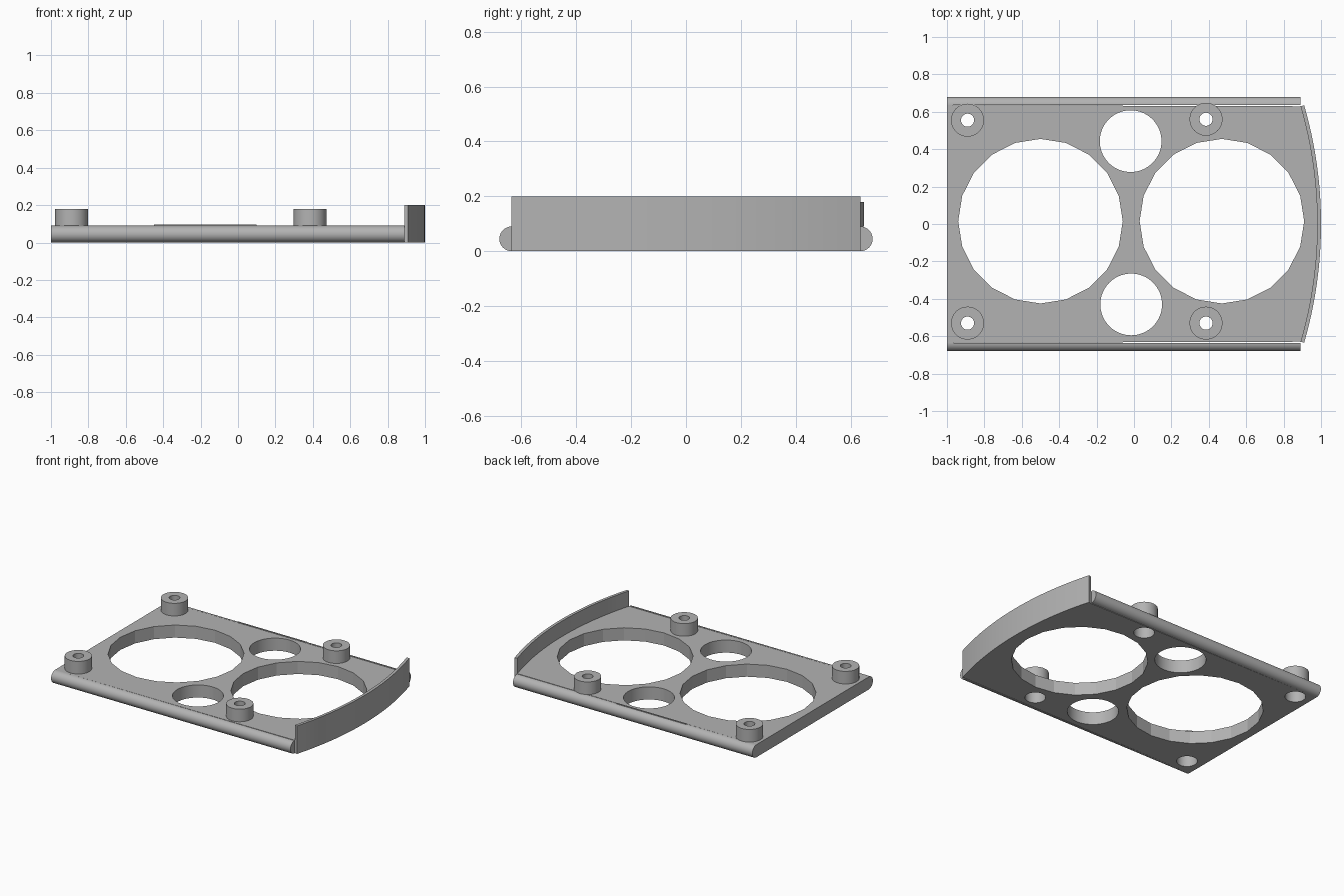
import bpy, bmesh
from math import sin, cos, pi, asin, radians
from mathutils import Matrix

cube = bpy.data.objects.get("Cube")
if cube:
    bpy.data.objects.remove(cube, do_unlink=True)

GREY = (0.45, 0.45, 0.45, 1)
grey = bpy.data.materials.new("plain grey")
grey.use_nodes = True
grey.diffuse_color = GREY
grey.node_tree.nodes["Principled BSDF"].inputs["Base Color"].default_value = GREY


def circle(x, y, r, sides=64):
    return [(x + r * cos(2 * pi * i / sides), y + r * sin(2 * pi * i / sides))
            for i in range(sides)]


def slab(name, loops, low, high, turn=Matrix()):
    """Extrude an outline with holes from low to high, then turn it."""
    curve = bpy.data.curves.new(name, 'CURVE')
    curve.dimensions = '2D'
    curve.fill_mode = 'BOTH'
    curve.extrude = (high - low) / 2
    for loop in loops:
        spline = curve.splines.new('POLY')
        spline.points.add(len(loop) - 1)
        for point, (x, y) in zip(spline.points, loop):
            point.co = (x, y, 0, 1)
        spline.use_cyclic_u = True
    temp = bpy.data.objects.new(name + " outline", curve)
    bpy.context.collection.objects.link(temp)
    bpy.context.view_layer.update()
    shape = temp.evaluated_get(bpy.context.evaluated_depsgraph_get())
    mesh = bpy.data.meshes.new_from_object(shape)
    bpy.data.objects.remove(temp, do_unlink=True)

    bm = bmesh.new()
    bm.from_mesh(mesh)
    bmesh.ops.remove_doubles(bm, verts=bm.verts, dist=0.0001)
    bm.transform(turn @ Matrix.Translation((0, 0, (low + high) / 2)))
    bmesh.ops.recalc_face_normals(bm, faces=bm.faces)
    bm.to_mesh(mesh)
    bm.free()
    mesh.materials.clear()
    mesh.materials.append(grey)
    obj = bpy.data.objects.new(name, mesh)
    bpy.context.collection.objects.link(obj)
    bpy.ops.object.select_all(action='DESELECT')
    obj.select_set(True)
    bpy.context.view_layer.objects.active = obj
    bpy.ops.object.shade_smooth_by_angle(angle=radians(12))
    return obj


THICK = 0.09
HALF = 0.635      # half width of the flat plate
BOW = 2.28        # radius of the bowed end
LIP = 0.02


def bow(radius, steps=24):
    """Arc of the bowed end, from the front to the back."""
    reach = asin(HALF / BOW)
    middle = 1 - BOW
    angles = [reach * (2 * i / steps - 1) for i in range(steps + 1)]
    return [(middle + radius * cos(a), radius * sin(a)) for a in angles]


# Plate with two large openings, two small ones and the screw recesses
bosses = [(-0.89, 0.555), (0.385, 0.56), (-0.89, -0.53), (0.385, -0.53)]
outline = [(-1, -HALF)] + bow(BOW - LIP) + [(-1, HALF)]
holes = [circle(x, 0.015, 0.44, 20) for x in (-0.5, 0.47)]
holes += [circle(-0.018, 0.443, 0.165), circle(-0.015, -0.43, 0.165)]
holes += [circle(x, y, 0.067, 32) for x, y in bosses]
slab("plate", [outline] + holes, 0, THICK)

# Upright lip along the bowed end
slab("end_lip", [bow(BOW) + bow(BOW - LIP)[::-1]], 0, 0.2)

# Hollow screw bosses
for i, (x, y) in enumerate(bosses):
    slab(f"screw_boss_{i + 1}", [circle(x, y, 0.088, 48), circle(x, y, 0.035, 48)],
         THICK, 0.18)

# Half-round rails along both long sides
along_x = Matrix(((0, 0, 1, 0), (1, 0, 0, 0), (0, 1, 0, 0), (0, 0, 0, 1)))
R = THICK / 2
for name, side in (("front_rail", -1), ("back_rail", 1)):
    arc = [(side * (HALF + R * sin(pi * i / 24)), R - R * cos(pi * i / 24))
           for i in range(25)]
    slab(name, [arc], -1, 0.89, along_x)

# Low ridge on the back edge
ridge = [(0.636, 0.08), (0.642, 0.08), (0.642, 0.095), (0.636, 0.095)]
slab("back_ridge", [ridge], -0.45, 0.1, along_x)
